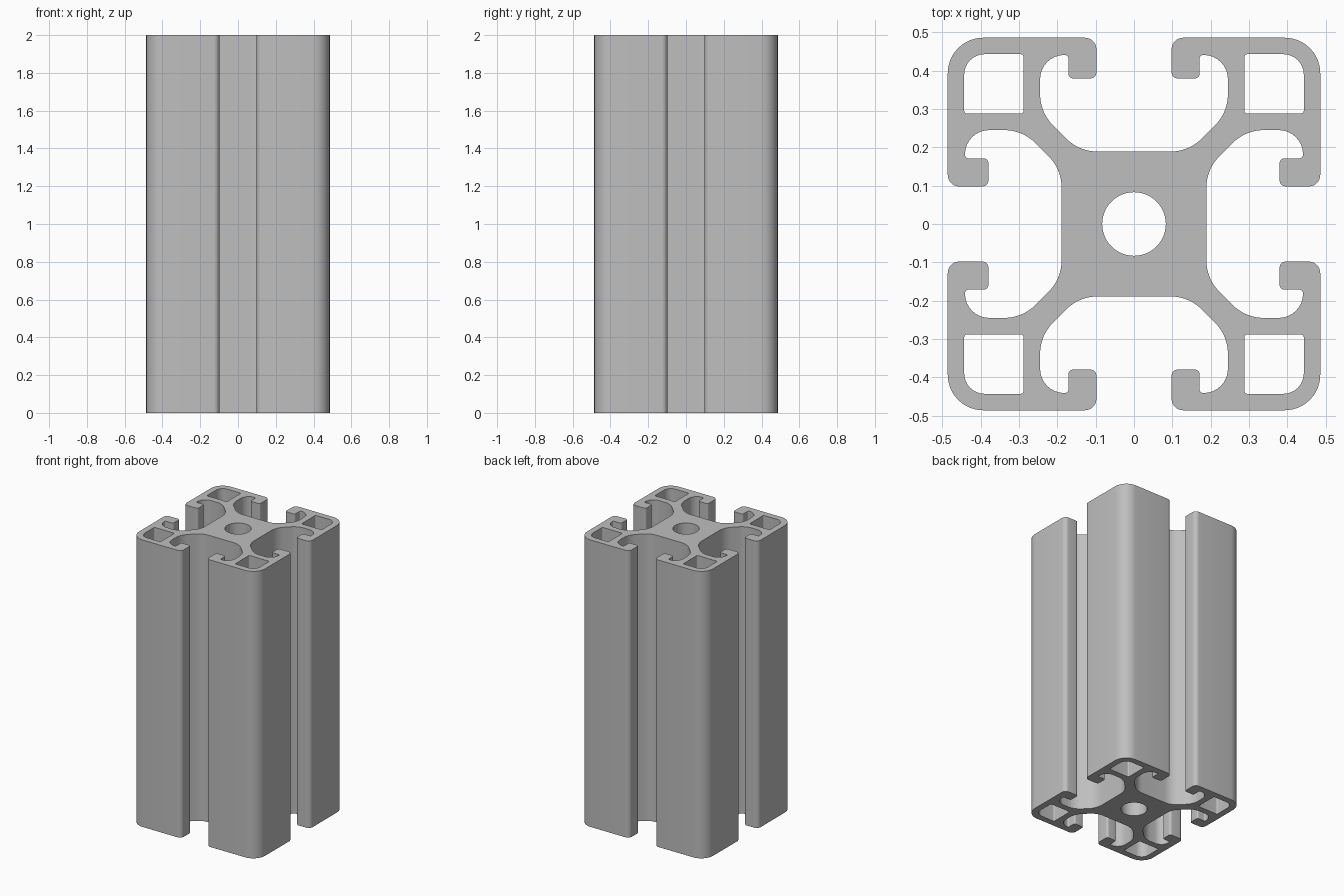
import bpy, bmesh, math
from mathutils import Vector, Matrix

cube = bpy.data.objects.get("Cube")
if cube:
    bpy.data.objects.remove(cube, do_unlink=True)

HEIGHT = 2.0
HALF = 0.486      # half width of the section
ARC_STEPS = 8


def fillet(corners):
    """Round each (x, y, radius) corner of a closed polygon with a true arc."""
    out = []
    n = len(corners)
    for i, (x, y, r) in enumerate(corners):
        p = Vector((x, y))
        a = (Vector(corners[i - 1][:2]) - p).normalized()
        b = (Vector(corners[(i + 1) % n][:2]) - p).normalized()
        half = a.angle(b) / 2
        centre = p + (a + b).normalized() * r / math.sin(half)
        start = p + a * r / math.tan(half) - centre
        end = p + b * r / math.tan(half) - centre
        sweep = math.atan2(start.x * end.y - start.y * end.x, start.dot(end))
        for k in range(ARC_STEPS + 1):
            out.append(centre + Matrix.Rotation(sweep * k / ARC_STEPS, 2) @ start)
    return out


def quarter_turn(points, times):
    """Turn (x, y, radius) points clockwise about the centre."""
    for _ in range(times):
        points = [(y, -x, r) for x, y, r in points]
    return points


# Half of one arm: slot floor, slot wall, hooked lip, outer face
half_arm = [
    (0.143, 0.189, 0.116),
    (0.245, 0.291, 0.115),
    (0.245, 0.441, 0.063),
    (0.171, 0.441, 0.010),
    (0.171, 0.380, 0.012),
    (0.098, 0.380, 0.016),
    (0.098, HALF, 0.030),
]
arm = half_arm + [(HALF, HALF, 0.092)] + [(y, x, r) for x, y, r in reversed(half_arm)]

# Square hollow in each corner
lo, hi = 0.288, 0.443
hollow = [(lo, lo, 0.008), (lo, hi, 0.008), (hi, hi, 0.053), (hi, lo, 0.008)]

outline = [c for t in range(4) for c in quarter_turn(arm, t)]
loops = [fillet(outline)] + [fillet(quarter_turn(hollow, t)) for t in range(4)]

# Round centre bore
bore = [Vector((math.cos(a), math.sin(a))) * 0.083
        for a in (math.tau * k / 48 for k in range(48))]
loops.append(bore)

# Filled section, extruded to full height
curve = bpy.data.curves.new("section", 'CURVE')
curve.dimensions = '2D'
curve.fill_mode = 'BOTH'
curve.extrude = HEIGHT / 2
for loop in loops:
    spline = curve.splines.new('POLY')
    spline.points.add(len(loop) - 1)
    for point, co in zip(spline.points, loop):
        point.co = (co.x, co.y, 0, 1)
    spline.use_cyclic_u = True

section = bpy.data.objects.new("section", curve)
bpy.context.collection.objects.link(section)
bpy.context.view_layer.update()
graph = bpy.context.evaluated_depsgraph_get()
mesh = bpy.data.meshes.new_from_object(section.evaluated_get(graph))
bpy.data.objects.remove(section, do_unlink=True)

bm = bmesh.new()
bm.from_mesh(mesh)
bmesh.ops.remove_doubles(bm, verts=bm.verts, dist=0.0001)
bmesh.ops.translate(bm, verts=bm.verts, vec=(0, 0, HEIGHT / 2))
bmesh.ops.recalc_face_normals(bm, faces=bm.faces)
bm.to_mesh(mesh)
bm.free()

# Plain aluminium grey
grey = bpy.data.materials.new("aluminium_grey")
grey.use_nodes = True
colour = (0.52, 0.52, 0.52, 1)
grey.diffuse_color = colour
grey.node_tree.nodes["Principled BSDF"].inputs["Base Color"].default_value = colour
mesh.materials.clear()
mesh.materials.append(grey)

extrusion = bpy.data.objects.new("slotted_extrusion", mesh)
bpy.context.collection.objects.link(extrusion)
bpy.ops.object.select_all(action='DESELECT')
extrusion.select_set(True)
bpy.context.view_layer.objects.active = extrusion
bpy.ops.object.shade_smooth_by_angle(angle=math.radians(30))
